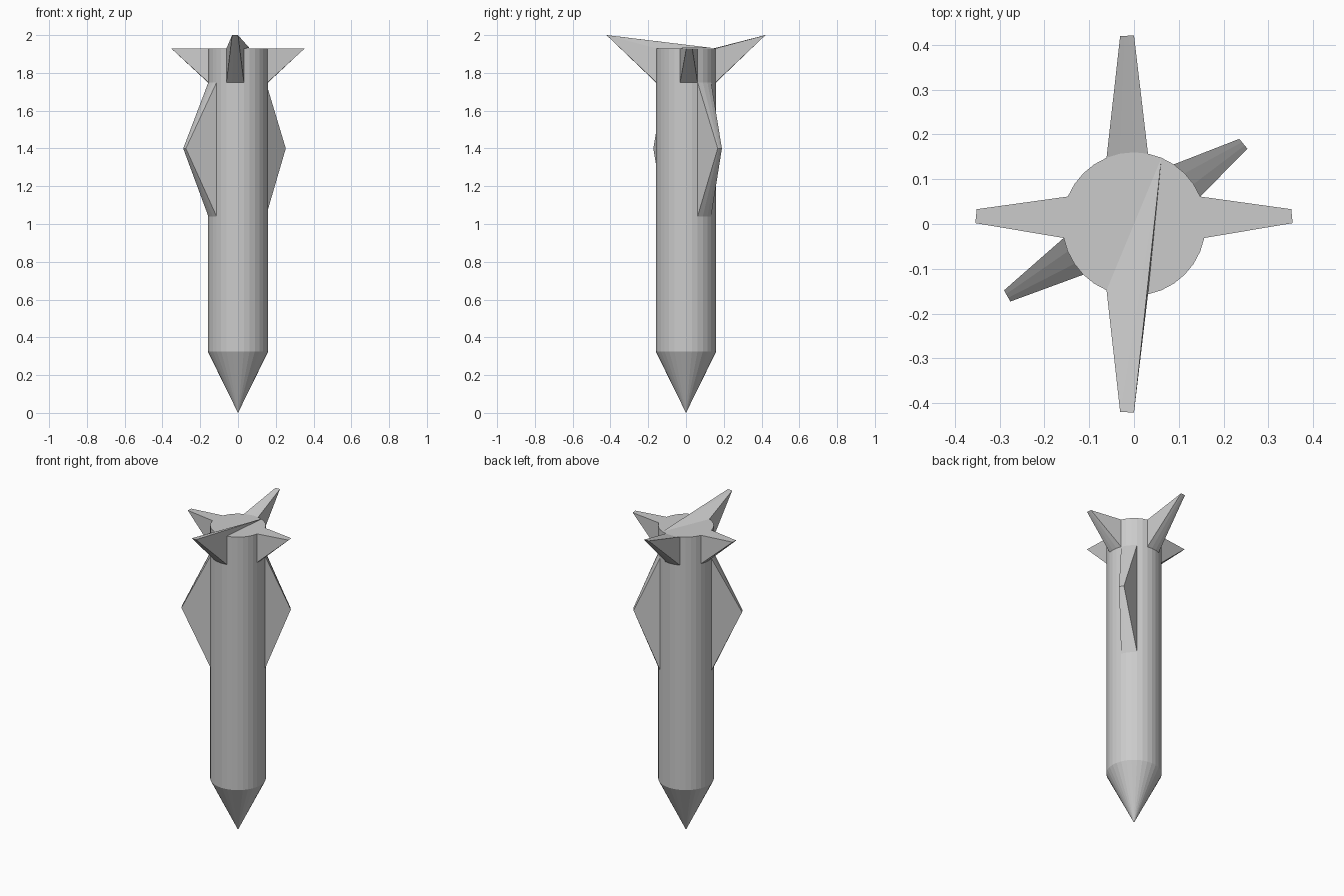
import bpy, bmesh
from math import cos, sin, tau
from mathutils import Vector

if "Cube" in bpy.data.objects:
    bpy.data.objects.remove(bpy.data.objects["Cube"])

R, SIDES = 0.16, 32
NOSE_Z, TAIL_Z = 0.325, 1.93


def rim(i, z):
    a = tau * i / SIDES
    return Vector((R * cos(a), R * sin(a), z))


def finish(name, bm):
    bmesh.ops.recalc_face_normals(bm, faces=bm.faces[:])
    mesh = bpy.data.meshes.new(name)
    bm.to_mesh(mesh)
    bm.free()
    bpy.context.collection.objects.link(bpy.data.objects.new(name, mesh))


def fin(name, first, low, high, tip_a, tip_b, tip_z, far=None):
    """Fin drawn out from three neighbouring body facets to a short tip edge."""
    bm = bmesh.new()
    a, b = Vector((*tip_a, tip_z)), Vector((*tip_b, tip_z))
    bottom = [bm.verts.new(rim(first + k, low)) for k in range(4)]
    top = [bm.verts.new(rim(first + k, high)) for k in range(4)]
    tip = [bm.verts.new(a.lerp(b, k / 3)) for k in range(4)]
    for k in range(3):
        bm.faces.new((bottom[k], bottom[k + 1], tip[k + 1], tip[k]))
    for k in (0, 3):
        bm.faces.new((bottom[k], top[k], tip[k]))
    if far is None:
        for k in range(3):
            bm.faces.new((tip[k], tip[k + 1], top[k + 1], top[k]))
    else:
        # sloping sheet that runs across the tail to a far rim point
        end = bm.verts.new(rim(far, high + 0.001))
        for k in range(3):
            bm.faces.new((tip[k], tip[k + 1], end))
        bm.faces.new((top[0], tip[0], end))
        bm.faces.new((top[3], tip[3], end))
    finish(name, bm)


# body tube with pointed nose and flat tail
bm = bmesh.new()
nose = bm.verts.new((0, 0, 0))
lower = [bm.verts.new(rim(i, NOSE_Z)) for i in range(SIDES)]
upper = [bm.verts.new(rim(i, TAIL_Z)) for i in range(SIDES)]
for i in range(SIDES):
    j = (i + 1) % SIDES
    bm.faces.new((nose, lower[j], lower[i]))
    bm.faces.new((lower[i], lower[j], upper[j], upper[i]))
bm.faces.new(upper)
finish("body", bm)

# tail fins
fin("tail_fin_right", -1, 1.75, TAIL_Z, (0.354, 0.002), (0.351, 0.033), TAIL_Z)
fin("tail_fin_left", 14, 1.75, TAIL_Z, (-0.351, 0.033), (-0.354, 0.002), TAIL_Z)
fin("tail_fin_back", 7, 1.75, TAIL_Z, (0.0, 0.421), (-0.031, 0.419), 2.0)
fin("tail_fin_front", 22, 1.75, TAIL_Z, (-0.031, -0.419), (0.0, -0.421), 2.0, far=6)

# diamond-shaped side fins
fin("side_fin_right", 2, 1.04, 1.75, (0.253, 0.168), (0.235, 0.19), 1.4)
fin("side_fin_left", 17, 1.04, 1.75, (-0.29, -0.148), (-0.276, -0.173), 1.4)
